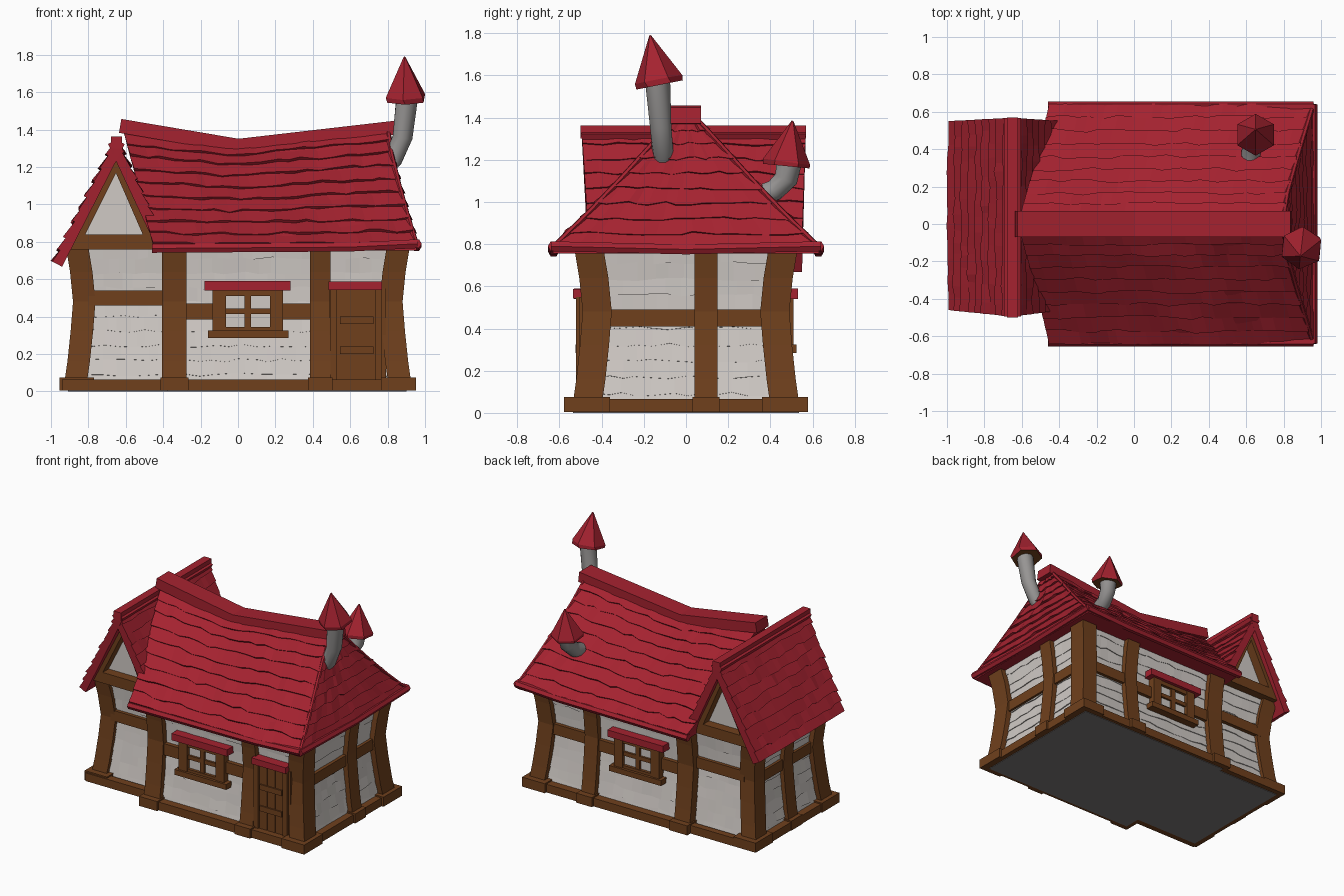
import bpy, bmesh, math, random
from mathutils import Vector

if "Cube" in bpy.data.objects:
    bpy.data.objects.remove(bpy.data.objects["Cube"])

random.seed(4)

def material(name, col):
    m = bpy.data.materials.new(name)
    m.diffuse_color = (*col, 1)
    m.use_nodes = True
    m.node_tree.nodes["Principled BSDF"].inputs["Base Color"].default_value = m.diffuse_color
    return m

RED = material("red_tiles", (0.375, 0.016, 0.029))
WOOD = material("brown_timber", (0.160, 0.051, 0.012))
PLASTER = material("white_stone", (0.63, 0.59, 0.56))
GREY = material("grey_pipe", (0.31, 0.30, 0.295))
DARK = material("dark_floor", (0.20, 0.185, 0.185))

def finish(name, bm, mats, closed=True):
    if closed:
        bmesh.ops.recalc_face_normals(bm, faces=bm.faces)
    me = bpy.data.meshes.new(name)
    bm.to_mesh(me)
    bm.free()
    ob = bpy.data.objects.new(name, me)
    for m in mats:
        me.materials.append(m)
    bpy.context.collection.objects.link(ob)
    return ob

def lut(tab, v):
    """Linear lookup in evenly spaced values, v from 0 to 1."""
    p = min(max(v, 0), 1) * (len(tab) - 1)
    i = min(int(p), len(tab) - 2)
    return tab[i] + (tab[i + 1] - tab[i]) * (p - i)

def flare(z):
    """Waisted walls: outward shift at a height."""
    return lut([0.035, 0.012, -0.005, -0.018, -0.002, 0.025], z / 0.8)

def loft(name, rings, mat, bevel=0, cap_mat=None):
    bm = bmesh.new()
    vs = [[bm.verts.new(p) for p in r] for r in rings]
    n = len(vs[0])
    for a, b in zip(vs, vs[1:]):
        for i in range(n):
            bm.faces.new((a[i], a[(i + 1) % n], b[(i + 1) % n], b[i]))
    first = bm.faces.new(vs[0][::-1])
    bm.faces.new(vs[-1])
    if cap_mat:
        first.material_index = 1
    if bevel:
        sharp = [e for e in bm.edges if e.calc_face_angle(0) > 0.8]
        bmesh.ops.bevel(bm, geom=sharp, offset=bevel, segments=1, affect='EDGES')
    return finish(name, bm, [mat] + ([cap_mat] if cap_mat else []))

def box(name, x0, x1, y0, y1, z0, z1, mat=WOOD, bevel=0.008):
    ring = [(x0, y0), (x1, y0), (x1, y1), (x0, y1)]
    return loft(name, [[(x, y, z) for x, y in ring] for z in (z0, z1)], mat, bevel)

def post(name, x0, x1, y0, y1, dx, dy):
    """Bent timber post following the wall flare, with a foot block."""
    rings = []
    for z in (0.02, 0.16, 0.32, 0.48, 0.64, 0.8):
        f = flare(z)
        rings.append([(x + dx * f, y + dy * f, z) for x, y in
                      ((x0, y0), (x1, y0), (x1, y1), (x0, y1))])
    loft(name, rings, WOOD, 0.01)
    g = [0.01 + (0.045 if d else 0) for d in (dx < 0, dx > 0)]
    h = [0.01 + (0.06 if d else 0) for d in (dy < 0, dy > 0)]
    box(name + "_foot", x0 - g[0], x1 + g[1], y0 - h[0], y1 + h[1], 0.004, 0.075)

def bar(name, p, q, w, d, mat=WOOD):
    """Straight beam in the xz plane, w across and d deep in y."""
    p, q = Vector(p), Vector(q)
    t = (q - p).normalized()
    n, y = Vector((-t.z, 0, t.x)) * w / 2, Vector((0, d / 2, 0))
    return loft(name, [[c + n + y, c + n - y, c - n - y, c - n + y] for c in (p, q)], mat, 0.008)

def tube(name, pts, radii, sides, mat, cap_mat=None, turn=0, smooth=False):
    pts = [Vector(p) for p in pts]
    rings = []
    for i, (p, r) in enumerate(zip(pts, radii)):
        t = pts[min(i + 1, len(pts) - 1)] - pts[max(i - 1, 0)]
        q = t.to_track_quat('Z', 'Y')
        rings.append([p + q @ Vector((r * math.cos(a), r * math.sin(a), 0))
                      for a in (2 * math.pi * (k + turn) / sides for k in range(sides))])
    ob = loft(name, rings, mat, 0, cap_mat)
    if smooth:
        for f in ob.data.polygons:
            f.use_smooth = len(f.vertices) == 4
    return ob

def courses(name, P, rows, cols, lift, mat, slab=0):
    """Overlapping wavy courses over the patch P(u, v), with an optional backing slab."""
    bm = bmesh.new()
    def normal(u, v):
        e = 0.02
        u, v = min(max(u, e), 1 - e), min(max(v, e), 1 - e)
        return (P(u + e, v) - P(u - e, v)).cross(P(u, v + e) - P(u, v - e)).normalized()
    for r in range(rows):
        v0, v1 = r / rows, (r + 1) / rows
        base, low, top = [], [], []
        for c in range(cols + 1):
            u = c / cols
            if 0 < c < cols:
                u += random.uniform(-0.3, 0.3) / cols
            vb = v0 - (random.uniform(0, 0.25) / rows if r else 0)
            b = P(u, vb)
            base.append(bm.verts.new(b))
            low.append(bm.verts.new(b + normal(u, vb) * lift * random.uniform(0.4, 1.3)))
            top.append(bm.verts.new(P(u, v1)))
        for i in range(cols):
            bm.faces.new((low[i], low[i + 1], top[i + 1], top[i]))
            bm.faces.new((base[i], base[i + 1], low[i + 1], low[i]))
        bm.faces.new((base[0], low[0], top[0]))
        bm.faces.new((low[-1], base[-1], top[-1]))
    finish(name, bm, [mat], False)
    if slab:
        outer = [P(*c) for c in ((0, 0), (1, 0), (1, 1), (0, 1))]
        n = normal(0.5, 0.5)
        loft(name + "_slab", [[p - n * slab for p in outer], outer], mat)

# Stone walls
def wall(name, a, b, cols):
    a, b = Vector((*a, 0)), Vector((*b, 0))
    out = (b - a).normalized().cross(Vector((0, 0, 1)))
    def P(u, v):
        z = 0.02 + 0.78 * v
        return a.lerp(b, u) + out * flare(z) + Vector((0, 0, z))
    courses(name, P, 10, cols, 0.007, PLASTER)

wall("front_wall", (-0.36, -0.465), (0.86, -0.465), 16)
wall("right_wall", (0.855, -0.46), (0.855, 0.46), 12)
wall("back_wall", (0.86, 0.465), (-0.36, 0.465), 16)
wall("wing_front_wall", (-0.86, -0.35), (-0.33, -0.35), 7)
wall("wing_left_wall", (-0.86, 0.44), (-0.86, -0.35), 10)
wall("wing_back_wall", (-0.33, 0.44), (-0.86, 0.44), 7)

# Floor and sill beams
box("main_floor", -0.38, 0.90, -0.535, 0.535, 0, 0.018, DARK, 0)
box("wing_floor", -0.91, -0.38, -0.41, 0.50, 0, 0.018, DARK, 0)
for s, n in ((-1, "front"), (1, "back")):
    box(n + "_sill_beam", -0.38, 0.92, *sorted((s * 0.50, s * 0.56)), 0.004, 0.065)
    y = 0.045 + s * 0.475
    box("wing_" + n + "_sill_beam", -0.94, -0.36, y - 0.03, y + 0.03 - (s > 0) * 0.01, 0.004, 0.065)
box("right_sill_beam", 0.88, 0.935, -0.54, 0.54, 0.004, 0.065)
box("left_sill_beam", -0.945, -0.89, -0.42, 0.51, 0.004, 0.065)

# Posts and rails
for s, n in ((-1, "front"), (1, "back")):
    ya, yb = sorted((s * 0.37, s * 0.508))
    post(n + "_right_corner_post", 0.775, 0.898, ya, yb, 1, s)
    post(n + "_inner_post", -0.405, -0.275, ya, yb, 0, s)
    post(n + "_door_post", 0.385, 0.495, ya, yb, 0, s)
    ya, yb = sorted((0.045 + s * 0.30, 0.045 + s * 0.425))
    post(n + "_wing_corner_post", -0.90, -0.78, ya, yb, -1, s)
    ya, yb = sorted((s * 0.42, s * 0.482))
    box(n + "_rail", -0.29, 0.40, ya, yb, 0.385, 0.47)
    ya, yb = sorted((0.045 + s * 0.35, 0.045 + s * 0.41))
    box(n + "_wing_rail", -0.80, -0.39, ya, yb, 0.46, 0.54)
box("back_right_rail", 0.48, 0.79, 0.42, 0.482, 0.41, 0.49)
post("right_middle_post", 0.78, 0.895, 0.04, 0.15, 1, 0)
post("left_middle_post", -0.895, -0.78, -0.01, 0.10, -1, 0)
box("right_rail", 0.80, 0.868, -0.40, 0.40, 0.41, 0.49)
box("left_rail", -0.868, -0.80, -0.28, 0.38, 0.43, 0.51)

# Wing gables: stone triangle, tie beam and rafters
for s, n in ((-1, "front"), (1, "back")):
    yc = 0.045 + s * 0.39
    tri = [(-0.88, 0.79), (-0.44, 0.79), (-0.65, 1.25)]
    loft(n + "_gable_stone", [[(x, y, z) for x, z in tri] for y in (yc - 0.02, yc + 0.02)], PLASTER)
    yr = 0.045 + s * 0.435
    bar(n + "_tie_beam", (-0.91, yr, 0.80), (-0.42, yr, 0.80), 0.08, 0.09)
    bar(n + "_left_rafter", (-0.885, yr, 0.78), (-0.65, yr, 1.25), 0.07, 0.09)
    bar(n + "_right_rafter", (-0.445, yr, 0.78), (-0.65, yr, 1.25), 0.07, 0.09)

# Windows on both long sides
for s, n in ((-1, "front"), (1, "back")):
    def part(name, x0, x1, d0, d1, z0, z1, mat=WOOD, bevel=0.006):
        ya, yb = sorted((s * d0, s * d1))
        box(n + "_window_" + name, x0, x1, ya, yb, z0, z1, mat, bevel)
    part("panes", -0.10, 0.21, 0.40, 0.483, 0.31, 0.53, PLASTER, 0)
    part("left_jamb", -0.135, -0.065, 0.42, 0.51, 0.30, 0.55)
    part("right_jamb", 0.17, 0.24, 0.42, 0.51, 0.30, 0.55)
    part("mullion", 0.035, 0.07, 0.42, 0.50, 0.31, 0.54)
    part("glazing_bar", -0.08, 0.18, 0.42, 0.498, 0.415, 0.445)
    part("bottom_rail", -0.08, 0.18, 0.42, 0.505, 0.31, 0.345)
    part("top_rail", -0.08, 0.18, 0.42, 0.505, 0.51, 0.55)
    part("sill", -0.16, 0.27, 0.42, 0.525, 0.285, 0.325)
    part("canopy", -0.18, 0.28, 0.42, 0.53, 0.54, 0.59, RED, 0.015)

# Door
box("door_board", 0.49, 0.79, -0.505, -0.43, 0.05, 0.55)
for i in range(3):
    x = 0.535 + 0.067 * i
    box("door_plank", x, x + 0.063, -0.512, -0.45, 0.06, 0.54)
for z in (0.20, 0.36):
    box("door_crossbar", 0.545, 0.725, -0.522, -0.45, z, z + 0.04)
for x in (0.495, 0.735):
    box("door_jamb", x, x + 0.035, -0.522, -0.43, 0.05, 0.55)
box("door_canopy", 0.485, 0.77, -0.535, -0.42, 0.542, 0.588, RED, 0.015)

# Main roof: sagging ridge, flared eaves, steep hip on the right
RY = [0.63, 0.465, 0.31, 0.165, 0.04]
RZ = [0.785, 0.92, 1.06, 1.20, 1.315]
XL = [-0.455, -0.495, -0.53, -0.575, -0.61]
XR = [0.955, 0.905, 0.86, 0.82, 0.80]

def roof_pt(x, y, v):
    return Vector((x, y, lut(RZ, v) + 0.11 * abs(x) * v))

def slope(s):
    def P(u, v):
        a, b = lut(XL, v), lut(XR, v)
        u = u if s < 0 else 1 - u
        return roof_pt(a + (b - a) * u, s * lut(RY, v), v)
    return P

courses("main_roof_front", slope(-1), 9, 18, 0.016, RED)
courses("main_roof_back", slope(1), 9, 18, 0.016, RED)
courses("main_roof_hip", lambda u, v: roof_pt(lut(XR, v), lut(RY, v) * (2 * u - 1), v), 9, 13, 0.016, RED)
def roof_ring(v):
    a, b, y = lut(XL, v), lut(XR, v), lut(RY, v)
    return [roof_pt(x, yy, v) for x, yy in ((a, -y), (0, -y), (b, -y), (b, y), (0, y), (a, y))]
rings = [roof_ring(k / 4) for k in range(5)]
under = [p - Vector((0, 0, 0.03)) for p in rings[0]]
loft("main_roof_core", [under] + rings, RED)
for s, n in ((-1, "front"), (1, "back")):
    tube(n + "_eave_roll", [(-0.46, s * 0.628, 0.765), (0.6, s * 0.628, 0.772), (0.96, s * 0.628, 0.79)],
         [0.027] * 3, 6, RED)
    tube(n + "_hip_roll", [roof_pt(XR[k], s * RY[k], k / 4) for k in range(5)], [0.014] * 5, 6, RED)
tube("right_eave_roll", [(0.955, -0.64, 0.79), (0.955, 0, 0.775), (0.955, 0.64, 0.79)], [0.027] * 3, 6, RED)
bar("left_ridge_cap", (-0.63, 0, 1.42), (0.01, 0, 1.312), 0.075, 0.14, RED)
bar("right_ridge_cap", (-0.01, 0, 1.312), (0.84, 0, 1.41), 0.075, 0.14, RED)

# Wing roof: two steep slopes and a ridge cap
def wing_slope(x0, z0, flip):
    def P(u, v):
        a, b = -0.46 - 0.035 * v, 0.55 + 0.018 * v
        u = 1 - u if flip else u
        return Vector((x0 + (-0.65 - x0) * v, a + (b - a) * u, z0 + (1.345 - z0) * v))
    return P
courses("wing_roof_left", wing_slope(-0.985, 0.69, True), 9, 14, 0.015, RED, 0.05)
courses("wing_roof_right", wing_slope(-0.395, 0.80, False), 8, 14, 0.015, RED, 0.05)
box("wing_ridge_cap", -0.68, -0.62, -0.50, 0.57, 1.30, 1.362, RED, 0.025)

# Crooked chimney pipes with pointed caps
tube("side_chimney_pipe", [(0.77, -0.11, 1.17), (0.83, -0.11, 1.24), (0.88, -0.12, 1.36), (0.905, -0.135, 1.58)],
     [0.045, 0.05, 0.053, 0.06], 10, GREY, smooth=True)
tube("side_chimney_cap", [(0.895, -0.125, 1.555), (0.895, -0.13, 1.58), (0.89, -0.17, 1.79)],
     [0.112, 0.115, 0.004], 6, RED, WOOD, 0.5)
tube("back_chimney_pipe", [(0.62, 0.32, 1.02), (0.63, 0.42, 1.055), (0.645, 0.475, 1.11), (0.65, 0.49, 1.20)],
     [0.05, 0.052, 0.056, 0.062], 10, GREY, smooth=True)
tube("back_chimney_cap", [(0.65, 0.475, 1.17), (0.65, 0.477, 1.19), (0.65, 0.505, 1.385)],
     [0.11, 0.113, 0.004], 6, RED, WOOD, 0.5)
